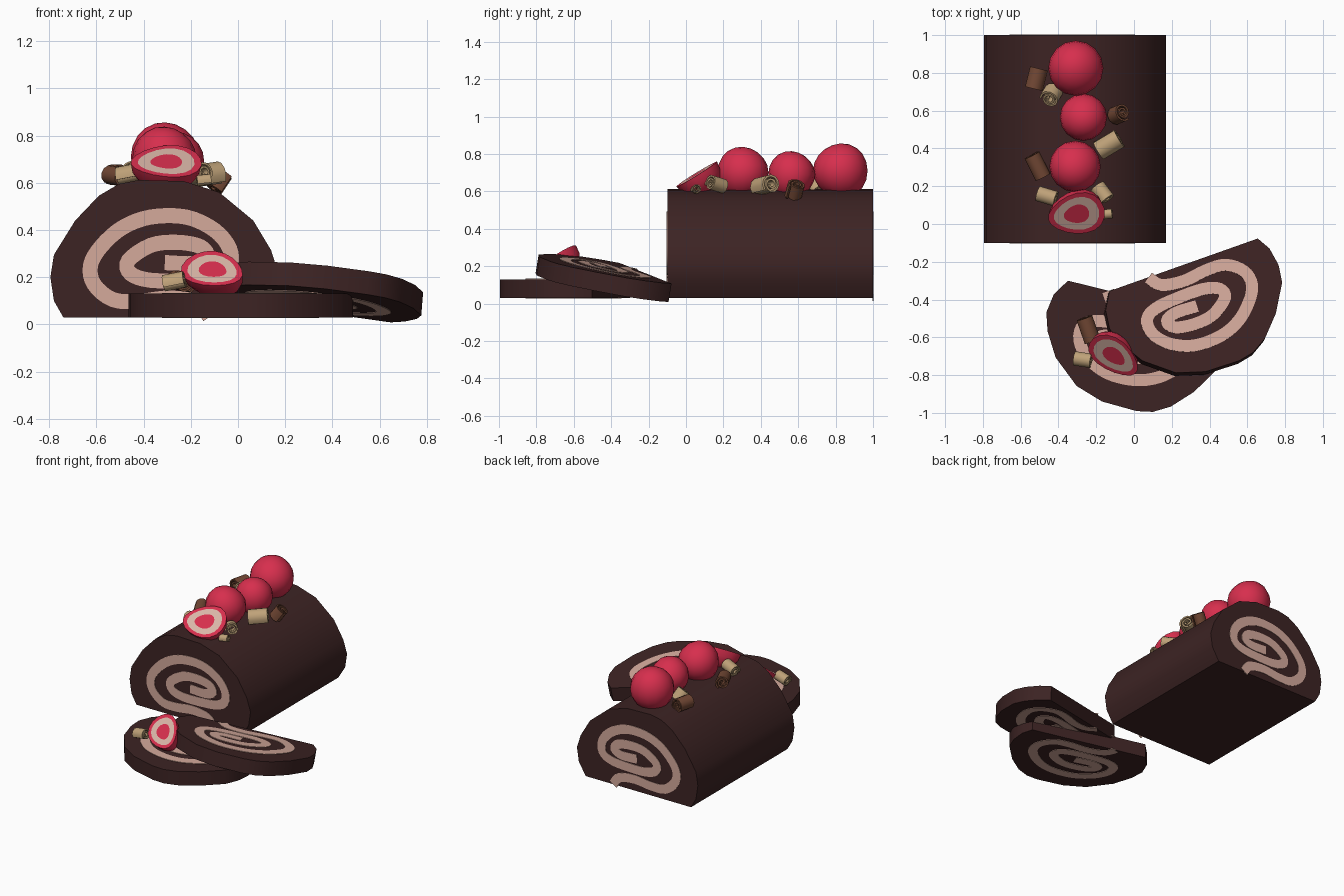
import bpy, bmesh, math
from mathutils import Vector as V, Matrix

if "Cube" in bpy.data.objects:
    bpy.data.objects.remove(bpy.data.objects["Cube"])


def mat(name, rgb):
    m = bpy.data.materials.new(name)
    m.diffuse_color = (*rgb, 1)
    m.use_nodes = True
    m.node_tree.nodes["Principled BSDF"].inputs["Base Color"].default_value = m.diffuse_color
    return m


CHOC = mat("dark_chocolate", (0.046, 0.017, 0.017))
CREAM = mat("pink_cream", (0.66, 0.40, 0.33))
RED = mat("berry_red", (0.68, 0.028, 0.075))
FLESH = mat("berry_flesh", (0.70, 0.47, 0.39))
TAN = mat("tan_curl", (0.52, 0.36, 0.19))
BROWN = mat("brown_curl", (0.17, 0.065, 0.035))


def frame(o, ex, ey, n):
    # local u, v, w axes placed in the world
    m = Matrix((ex, ey, n)).transposed().to_4x4()
    m.translation = o
    return m


def finish(bm, name, mats, angle=40):
    bmesh.ops.recalc_face_normals(bm, faces=bm.faces)
    me = bpy.data.meshes.new(name)
    bm.to_mesh(me)
    bm.free()
    for m in mats:
        me.materials.append(m)
    me.shade_smooth()
    me.set_sharp_from_angle(angle=math.radians(angle))
    ob = bpy.data.objects.new(name, me)
    bpy.context.collection.objects.link(ob)
    return ob


def prism(name, pts, w0, w1, fr, m):
    bm = bmesh.new()
    a = [bm.verts.new(fr @ V((x, y, w0))) for x, y in pts]
    b = [bm.verts.new(fr @ V((x, y, w1))) for x, y in pts]
    bm.faces.new(a)
    bm.faces.new(b)
    for i in range(len(pts)):
        j = (i + 1) % len(pts)
        bm.faces.new((a[i], a[j], b[j], b[i]))
    return finish(bm, name, [m])


def ribbon(name, path, width, spans, fr, m):
    # constant-width band along a 2D path, one solid per depth span
    bm = bmesh.new()
    for w0, w1 in spans:
        rows = []
        for i, p in enumerate(path):
            t = (path[min(i + 1, len(path) - 1)] - path[max(i - 1, 0)]).normalized()
            s = V((-t.y, t.x)) * width / 2
            rows.append([bm.verts.new(fr @ V((q.x, q.y, w)))
                         for q, w in ((p + s, w0), (p - s, w0), (p - s, w1), (p + s, w1))])
        for r, q in zip(rows, rows[1:]):
            for k in range(4):
                bm.faces.new((r[k], r[(k + 1) % 4], q[(k + 1) % 4], q[k]))
        bm.faces.new(rows[0])
        bm.faces.new(rows[-1])
    return finish(bm, name, [m])


def smooth_path(pts, n=4):
    p = [V(q) for q in pts]
    p = [2 * p[0] - p[1]] + p + [2 * p[-1] - p[-2]]
    out = []
    for a, b, c, d in zip(p, p[1:], p[2:], p[3:]):
        for k in range(n):
            t = k / n
            out.append(0.5 * (2 * b + (c - a) * t + (2 * a - 5 * b + 4 * c - d) * t * t
                              + (3 * b - a - 3 * c + d) * t ** 3))
    return out + [p[-2]]


# cross-section of the cake and its rolled filling
PROFILE = [(-.74, .03), (-.78, .10), (-.795, .20), (-.78, .295), (-.69, .44), (-.59, .545),
           (-.505, .595), (-.42, .612), (-.23, .607), (-.08, .56), (.065, .44), (.14, .315),
           (.17, .22), (.155, .12), (.10, .03)]
SWIRL = smooth_path([(-.12, .032), (-.17, .092), (-.29, .112), (-.42, .098), (-.53, .105),
                     (-.61, .17), (-.625, .25), (-.58, .33), (-.49, .41), (-.37, .455),
                     (-.22, .455), (-.10, .40), (-.035, .32), (-.035, .24), (-.10, .20),
                     (-.22, .187), (-.37, .187), (-.455, .215), (-.465, .27), (-.37, .335),
                     (-.26, .348), (-.16, .33), (-.13, .285), (-.19, .258), (-.31, .262)])


def cake(name, fr, w0, w1):
    prism(name, PROFILE, w0, w1, fr, CHOC)
    e = 0.003
    ribbon(name + "_swirl", SWIRL, 0.064, [(w0 - e, w0 + e), (w1 - e, w1 + e)], fr, CREAM)


def slice_frame(corner, angle, n):
    n = V(n).normalized()
    e1 = V((math.cos(angle), math.sin(angle), 0))
    e1 = (e1 - n * e1.dot(n)).normalized()
    e2 = e1.cross(n)
    return frame(V(corner) + e1 * 0.10 - e2 * 0.03, -e1, e2, n)


cake("log", frame(V((0, 0, 0)), V((1, 0, 0)), V((0, 0, 1)), V((0, -1, 0))), -1.0, 0.1)
cake("flat_slice", slice_frame((-.35, -.30, .13), math.radians(-14), (0, 0, 1)), -.1, 0)
cake("leaning_slice", slice_frame((-.13, -.355, .217), math.radians(20.5), (.08, .17, 1)), -.1, 0)

# whole strawberries, slightly egg shaped
for i, (x, y, z, r, az) in enumerate([(-.308, .825, .71, .146, -1), (-.268, .565, .69, .125, 2),
                                      (-.312, .305, .702, .136, 1)]):
    bm = bmesh.new()
    bmesh.ops.create_uvsphere(bm, u_segments=16, v_segments=10, radius=r)
    d = V((math.cos(az), math.sin(az), 0))
    for v in bm.verts:
        t = v.co.dot(d) / r
        v.co.z *= 1 - 0.08 * t
        v.co += V((x, y, z))
    finish(bm, f"strawberry_{i + 1}", [RED], 60)


def half_berry(name, o, n, axis, la, lb, depth):
    # domed back, flat cut face with red rim, pale ring and red heart
    n = V(n).normalized()
    ax = V(axis)
    ax = (ax - n * ax.dot(n)).normalized()
    fr = frame(V(o), ax, n.cross(ax), n)
    N = 18
    bm = bmesh.new()

    def ring(f, w):
        out = []
        for k in range(N):
            t = 2 * math.pi * k / N
            u, v = math.cos(t), math.sin(t)
            out.append(bm.verts.new(fr @ V((u * la * f, v * lb * f * (1 - .22 * u), w))))
        return out
    rings = [ring(f, 0) for f in (.45, .8, 1)]
    rings += [ring(math.cos(a), -depth * math.sin(a)) for a in (.35, .7, 1.05, 1.35)]
    bm.faces.new(rings[0])
    bm.faces.new(rings[-1])
    for i, (a, b) in enumerate(zip(rings, rings[1:])):
        for k in range(N):
            f = bm.faces.new((a[k], a[(k + 1) % N], b[(k + 1) % N], b[k]))
            f.material_index = int(i == 0)
    finish(bm, name, [RED, FLESH], 50)


half_berry("half_strawberry_log", (-.305, .052, .69), (.05, -.53, .85), (-1, -.25, 0), .152, .125, .13)
half_berry("half_strawberry_slice", (-.105, -.70, .232), (-.2, -.6, .77), (.24, -.19, -.1), .152, .105, .12)


# rolled chocolate curls: colour, position, axis, radius, length
def curl(name, m, pos, axis, r, length):
    n = V(axis).normalized()
    ex = n.cross(V((.3, .2, 1))).normalized()
    path = []
    for k in range(25):
        t = k / 24
        a = t * 2.1 * 2 * math.pi
        path.append(V((math.cos(a), math.sin(a))) * r * (.22 + .7 * t))
    ribbon(name, path, r * .2, [(-length / 2, length / 2)], frame(V(pos), ex, n.cross(ex), n), m)


CURLS = [
    (BROWN, (-.52, .77, .63), (.25, 1, 0), .055, .11),
    (BROWN, (-.08, .585, .605), (.5, .2, .75), .052, .08),
    (BROWN, (-.515, .305, .625), (-.5, 1, .1), .05, .13),
    (BROWN, (-.245, -.56, .18), (-.35, 1, .1), .05, .13),
    (TAN, (-.435, .68, .635), (-.3, -.5, .7), .055, .08),
    (TAN, (-.135, .425, .63), (1, .6, .15), .058, .13),
    (TAN, (-.46, .15, .635), (1, -.3, .2), .045, .10),
    (TAN, (-.165, .165, .635), (.6, -.8, .25), .047, .09),
    (TAN, (-.145, .055, .61), (1, .1, .1), .028, .06),
    (TAN, (-.27, -.715, .18), (1, -.15, .2), .042, .09),
]
for i, (m, p, a, r, l) in enumerate(CURLS):
    curl(f"chocolate_curl_{i + 1}", m, p, a, r, l)
